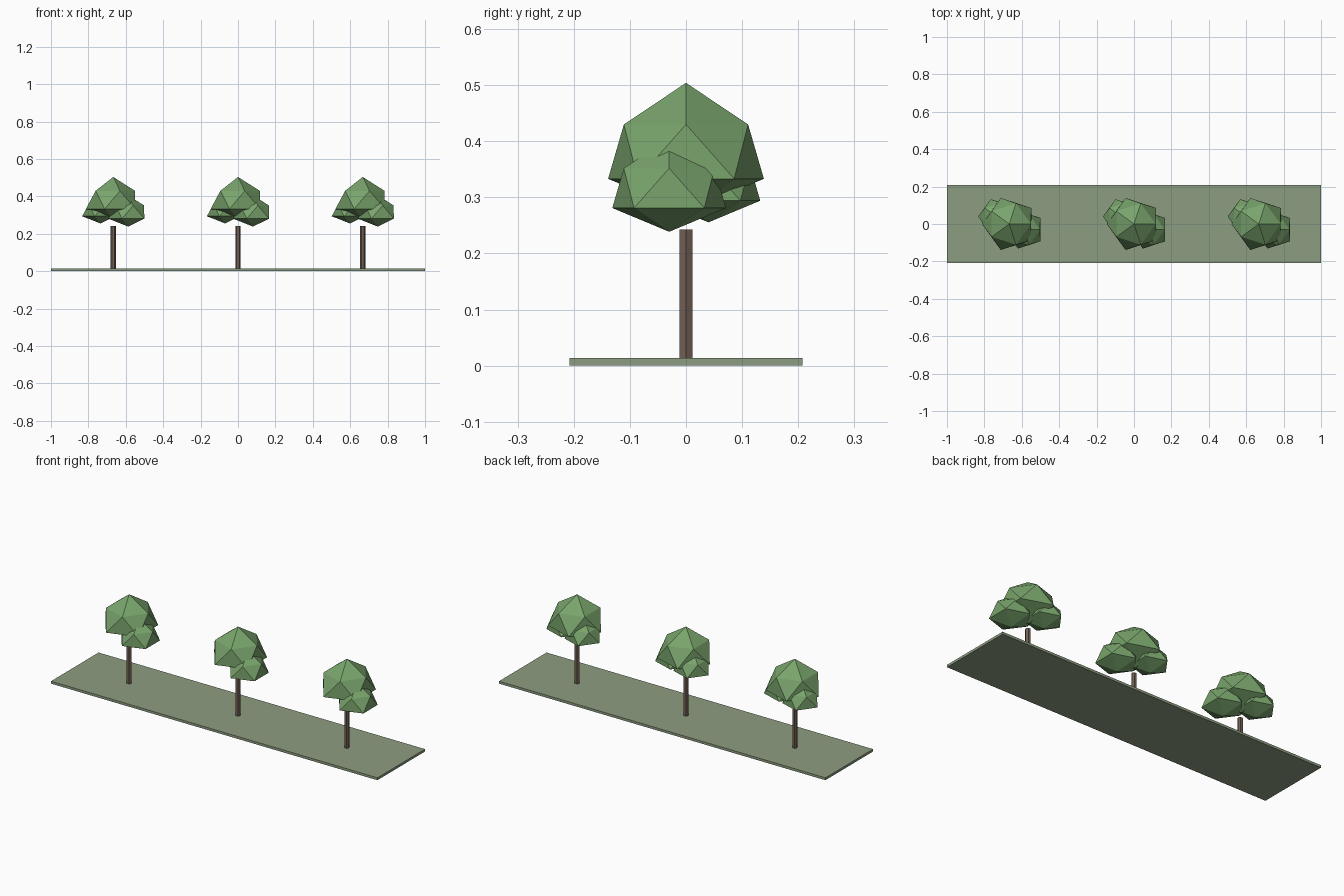
import bpy, bmesh
from math import sin, cos, pi

if "Cube" in bpy.data.objects:
    bpy.data.objects.remove(bpy.data.objects["Cube"])


def material(name, rgb):
    m = bpy.data.materials.new(name)
    m.diffuse_color = (*rgb, 1)
    m.use_nodes = True
    m.node_tree.nodes["Principled BSDF"].inputs["Base Color"].default_value = m.diffuse_color
    return m


GRASS = material("grass", (0.27, 0.34, 0.22))
LEAF = material("leaf", (0.19, 0.37, 0.15))
BARK = material("bark", (0.17, 0.12, 0.09))


def finish(bm, name, mat, loc):
    bmesh.ops.recalc_face_normals(bm, faces=bm.faces)
    me = bpy.data.meshes.new(name)
    bm.to_mesh(me)
    bm.free()
    me.materials.append(mat)
    ob = bpy.data.objects.new(name, me)
    ob.location = loc
    bpy.context.collection.objects.link(ob)
    return ob


def prism(name, outline, height, mat, loc):
    bm = bmesh.new()
    base = bm.faces.new([bm.verts.new((x, y, 0)) for x, y in outline])
    ext = bmesh.ops.extrude_face_region(bm, geom=[base], use_keep_orig=True)
    top = [v for v in ext["geom"] if isinstance(v, bmesh.types.BMVert)]
    bmesh.ops.translate(bm, verts=top, vec=(0, 0, height))
    return finish(bm, name, mat, loc)


def leaf_clump(name, size, loc):
    # 20-sided ball with a flattened, flared underside; origin at its widest ring
    bm = bmesh.new()
    bmesh.ops.create_icosphere(bm, subdivisions=1, radius=1)
    for v in bm.verts:
        if abs(v.co.z) > 0.9:
            v.co.z = 0.171 if v.co.z > 0 else -0.058
            continue
        radius, z = (0.1164, 0.097) if v.co.z > 0 else (0.146, 0.0)
        k = radius / v.co.xy.length
        v.co = (v.co.x * k, v.co.y * k, z)
    bmesh.ops.scale(bm, vec=(size, size, size), verts=bm.verts)
    return finish(bm, name, LEAF, loc)


# ground strip
prism("ground_strip", [(-1, -0.208), (1, -0.208), (1, 0.208), (-1, 0.208)],
      0.0135, GRASS, (0, 0, 0))

# row of three trees: hexagonal trunk and three leaf clumps each
hexagon = [(0.0134 * cos(i * pi / 3), 0.0134 * sin(i * pi / 3)) for i in range(6)]
for i, x in enumerate((-0.667, 0, 0.667), 1):
    prism(f"trunk_{i}", hexagon, 0.2295, BARK, (x, 0, 0.0135))
    leaf_clump(f"main_crown_{i}", 1.0, (x, 0, 0.333))
    leaf_clump(f"right_crown_{i}", 0.73, (x + 0.08, -0.03, 0.281))
    leaf_clump(f"left_crown_{i}", 0.665, (x - 0.069, 0.04, 0.294))
